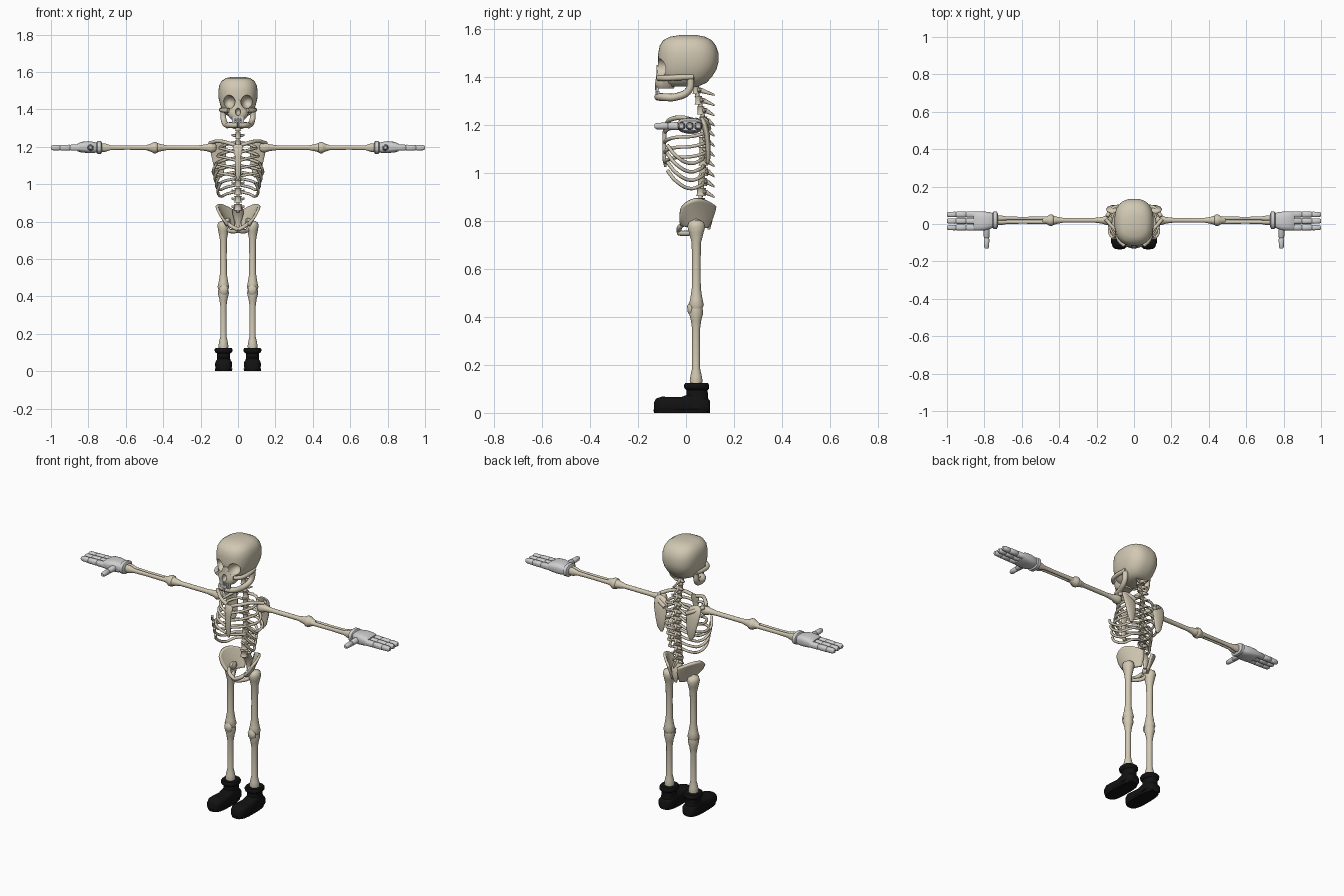
import bpy, bmesh, math
from mathutils import Vector

if "Cube" in bpy.data.objects:
    bpy.data.objects.remove(bpy.data.objects["Cube"])


def material(name, color):
    m = bpy.data.materials.new(name)
    m.use_nodes = True
    m.diffuse_color = (*color, 1)
    m.node_tree.nodes["Principled BSDF"].inputs["Base Color"].default_value = (*color, 1)
    return m


BONE = material("bone", (0.64, 0.58, 0.45))
GLOVE = material("pale grey glove", (0.62, 0.62, 0.63))
BOOT = material("black boot", (0.006, 0.006, 0.006))


def finish(name, mesh, mat, mirror=False, angle=50):
    mesh.materials.clear()
    mesh.materials.append(mat)
    mesh.shade_smooth()
    mesh.set_sharp_from_angle(angle=math.radians(angle))
    ob = bpy.data.objects.new(name, mesh)
    bpy.context.collection.objects.link(ob)
    if mirror:
        ob.modifiers.new("other_side", 'MIRROR')
        ob.modifiers["other_side"].use_mirror_merge = False
    return ob


def to_mesh(name, bm):
    bmesh.ops.recalc_face_normals(bm, faces=bm.faces)
    mesh = bpy.data.meshes.new(name)
    bm.to_mesh(mesh)
    bm.free()
    return mesh


def loft(name, axis, sections, mat=BONE, mirror=False, n=2, sides=20, angle=50):
    """Skin rings (t, u, v, ru, rv) along an axis; n squares the rings off."""
    place = {'x': lambda t, u, v: (t, u, v),
             'y': lambda t, u, v: (u, t, v),
             'z': lambda t, u, v: (u, v, t)}[axis]
    power = lambda c: math.copysign(abs(c) ** (2 / n), c)
    bm = bmesh.new()
    rings = []
    for t, u, v, ru, rv in sections:
        ring = []
        for k in range(sides):
            a = math.tau * (k + 0.5) / sides
            ring.append(bm.verts.new(place(t, u + ru * power(math.cos(a)), v + rv * power(math.sin(a)))))
        rings.append(ring)
    for a, b in zip(rings, rings[1:]):
        for k in range(sides):
            j = (k + 1) % sides
            bm.faces.new((a[k], a[j], b[j], b[k]))
    bm.faces.new(rings[0])
    bm.faces.new(rings[-1])
    return finish(name, to_mesh(name, bm), mat, mirror, angle)


def tube(name, points, radius, mirror=True, mat=BONE):
    """Round bar through points."""
    cu = bpy.data.curves.new(name, 'CURVE')
    cu.dimensions = '3D'
    cu.bevel_depth, cu.bevel_resolution = radius, 2
    cu.use_fill_caps = True
    cu.resolution_u = 8
    sp = cu.splines.new('BEZIER')
    sp.bezier_points.add(len(points) - 1)
    for bp, p in zip(sp.bezier_points, points):
        bp.co = p
        bp.handle_left_type = bp.handle_right_type = 'AUTO'
    tmp = bpy.data.objects.new(name + "_path", cu)
    bpy.context.collection.objects.link(tmp)
    mesh = bpy.data.meshes.new_from_object(tmp.evaluated_get(bpy.context.evaluated_depsgraph_get()))
    bpy.data.objects.remove(tmp)
    return finish(name, mesh, mat, mirror)


def box_row(name, boxes, mat):
    bm = bmesh.new()
    for center, size in boxes:
        vs = bmesh.ops.create_cube(bm, size=1)["verts"]
        for v in vs:
            v.co = Vector(center) + Vector(c * s for c, s in zip(v.co, size))
    return finish(name, to_mesh(name, bm), mat)


# Skull: cranium and upper jaw, with eye sockets and nose hollowed out
def skull_ring(z, half, front, back):
    return (z, 0, (front + back) / 2, half, (back - front) / 2)


cranium = loft("cranium", 'z', [skull_ring(*s) for s in (
    (1.36, .045, -.08, .05), (1.375, .07, -.095, .085), (1.4, .087, -.108, .108),
    (1.43, .097, -.116, .127), (1.46, .104, -.117, .135), (1.5, .105, -.116, .135),
    (1.53, .1, -.11, .125), (1.553, .087, -.095, .107), (1.567, .065, -.068, .08),
    (1.574, .03, -.025, .045))], n=2.5, sides=40)
upper_jaw = loft("upper_jaw", 'z', [skull_ring(*s) for s in (
    (1.352, .042, -.125, -.05), (1.365, .052, -.13, -.045), (1.39, .06, -.127, -.04),
    (1.41, .045, -.124, -.04), (1.45, .016, -.124, -.05))], n=2.4, sides=32)

bm = bmesh.new()
for center, size in (((.049, -.115, 1.44), (.033, .055, .036)),
                     ((-.049, -.115, 1.44), (.033, .055, .036)),
                     ((0, -.13, 1.387), (.014, .03, .02))):
    for v in bmesh.ops.create_uvsphere(bm, u_segments=28, v_segments=18, radius=1)["verts"]:
        v.co = Vector(center) + Vector(c * s for c, s in zip(v.co, size))
cutter = finish("socket_cutter", to_mesh("socket_cutter", bm), BONE)
cutter.hide_render = True
for part in (cranium, upper_jaw):
    mod = part.modifiers.new("hollows", 'BOOLEAN')
    mod.operation, mod.solver, mod.object = 'DIFFERENCE', 'EXACT', cutter
    mesh = bpy.data.meshes.new_from_object(part.evaluated_get(bpy.context.evaluated_depsgraph_get()))
    part.modifiers.clear()
    part.data = mesh
    mesh.set_sharp_from_angle(angle=math.radians(50))
bpy.data.objects.remove(cutter)

tube("cheekbone", [(.085, .03, 1.4), (.09, -.04, 1.397), (.08, -.085, 1.395), (.05, -.115, 1.395)], .012)
tube("lower_jaw", [(.08, .02, 1.4), (.077, .012, 1.345), (.062, -.04, 1.317),
                   (.04, -.1, 1.316), (0, -.118, 1.317)], .016)
teeth = []
for k in range(-3, 4):
    x = k * .0095
    y = -.125 + 9 * x * x
    teeth += [((x, y, 1.352), (.008, .01, .018)), ((x, y + .002, 1.334), (.008, .01, .016))]
box_row("teeth", teeth, GLOVE)


# Spine: each vertebra has a body, side processes and a rear spike
def spine_y(z):
    return .072 - .03 * max(0, (z - 1.22) / .12) - .012 * max(0, (1.0 - z) / .1)


for i in range(12):
    z = 1.345 - i * .0425
    y, w = spine_y(z), .015 + .0007 * i
    loft("vertebra", 'z', [(z - .017, 0, y, w, w), (z - .01, 0, y, w * .8, w * .8),
                           (z + .01, 0, y, w * .8, w * .8), (z + .017, 0, y, w, w)], sides=14)
    loft("spine_spike", 'y', [(y, 0, z, .012, .014), (y + .025, 0, z - .002, .007, .011),
                              (.118, 0, z - .02, .003, .004)], sides=10)
    loft("side_process", 'x', [(0, y + .012, z, .01, .01), (.022, y + .017, z, .006, .007),
                               (.034, y + .021, z + .004, .004, .005)], mirror=True, sides=10)
tube("spinal_core", [(0, spine_y(z), z) for z in (1.37, 1.22, 1.0, .85)], .009, mirror=False)

# Rib cage: upper ribs meet the breastbone, lower ribs end free
for i in range(4):
    z, w = 1.225 - .042 * i, .095 + .012 * i
    tube("upper_rib", [(.012, .075, z), (w * .6, .085, z - .012), (w, .03, z - .03),
                       (w * .9, -.04, z - .035), (w * .5, -.078, z - .045), (.015, -.088, z - .055)], .0075)
for i in range(4):
    z, w = 1.065 - .035 * i, .132 - .008 * i
    tube("lower_rib", [(.012, .072, z), (w * .55, .062, z - .012), (w * .85, .015, z - .025),
                       (w, -.04, z + .005), (w * .85, -.078, z + .05)], .0075)
loft("breastbone", 'z', [(1.025, 0, -.086, .006, .005), (1.05, 0, -.09, .014, .007),
                         (1.15, 0, -.09, .017, .008), (1.175, 0, -.088, .022, .009),
                         (1.205, 0, -.082, .026, .009), (1.212, 0, -.08, .018, .006)], n=3)
tube("collarbone", [(.015, -.078, 1.208), (.06, -.065, 1.222), (.11, -.02, 1.23), (.15, .025, 1.22)], .01)
loft("shoulder_blade", 'z', [(1.035, .095, .09, .008, .005), (1.06, .098, .093, .022, .009),
                             (1.11, .1, .092, .033, .011), (1.16, .104, .087, .041, .012),
                             (1.2, .107, .078, .043, .013), (1.22, .112, .07, .034, .012),
                             (1.23, .116, .065, .015, .008)], mirror=True, sides=24)
tube("shoulder_ridge", [(.07, .095, 1.185), (.11, .085, 1.205), (.145, .04, 1.22)], .011)


# Limbs: long bones with swollen ends
def long_bone(name, axis, stations, u, v):
    loft(name, axis, [(t, u, v, r, r * f) for t, r, f in stations], mirror=True, sides=16)


long_bone("upper_arm", 'x', ((.115, .012, 1), (.125, .024, 1), (.145, .027, 1), (.17, .018, 1),
                             (.21, .013, 1), (.38, .013, 1), (.415, .02, 1), (.435, .027, 1),
                             (.445, .022, 1)), .02, 1.195)
long_bone("elbow", 'x', ((.425, .018, 1), (.435, .03, 1), (.45, .031, 1), (.465, .022, 1), (.49, .014, 1)), .02, 1.195)
for y in (.01, .03):
    long_bone("forearm", 'x', ((.44, .012, 1), (.48, .01, 1.2), (.6, .0085, 1.3), (.68, .01, 1.3),
                               (.71, .016, 1.4), (.735, .017, 1.3)), y, 1.195)
long_bone("thigh_bone", 'z', ((.43, .024, 1), (.45, .032, 1), (.475, .026, 1), (.52, .019, 1), (.62, .018, 1),
                              (.71, .02, 1), (.75, .028, 1.1), (.775, .033, 1.15), (.795, .029, 1.1),
                              (.803, .015, 1)), .078, .043)
long_bone("shin_bone", 'z', ((.1, .024, 1), (.135, .027, 1), (.155, .024, 1), (.185, .017, 1), (.35, .017, 1),
                             (.385, .022, 1), (.415, .03, 1), (.435, .028, 1)), .078, .042)
loft("kneecap", 'z', [(.405, .076, .022, .01, .006), (.42, .076, .02, .022, .013),
                      (.445, .076, .018, .024, .014), (.46, .076, .022, .012, .008)], mirror=True)
loft("hip_joint", 'x', [(.04, .035, .8, .012, .012), (.048, .035, .8, .022, .022),
                        (.065, .037, .793, .022, .022), (.09, .04, .78, .02, .02)], mirror=True)


# Pelvis: flared wings, sacrum and front ring
def arc(pts, t):
    a, b, c = (Vector(p) for p in pts)
    return a * (1 - t) ** 2 + b * 2 * t * (1 - t) + c * t * t


LOW = ((.05, -.02, .785), (.075, .045, .765), (.02, .09, .775))
MID = ((.085, -.035, .81), (.095, .045, .83), (.02, .115, .82))
TOP = ((.105, -.02, .858), (.14, .05, .925), (.028, .122, .862))
bm = bmesh.new()
N = 12
grid = [[bm.verts.new(arc((arc(LOW, i / N), arc(MID, i / N), arc(TOP, i / N)), j / N))
         for j in range(N + 1)] for i in range(N + 1)]
for i in range(N):
    for j in range(N):
        bm.faces.new((grid[i][j], grid[i + 1][j], grid[i + 1][j + 1], grid[i][j + 1]))
wing = finish("pelvis_wing", to_mesh("pelvis_wing", bm), BONE, angle=60)
solid = wing.modifiers.new("thickness", 'SOLIDIFY')
solid.thickness, solid.offset = .014, 0
wing.modifiers.new("other_side", 'MIRROR').use_mirror_merge = False
tube("pubic_bone", [(.058, .0, .795), (.035, -.025, .775), (0, -.03, .757)], .011)
tube("sit_bone", [(.06, .04, .785), (.052, .03, .757), (.025, -.01, .748), (0, -.03, .75)], .011)
loft("sacrum", 'z', [(.765, 0, .095, .008, .006), (.8, 0, .1, .018, .01),
                     (.84, 0, .09, .03, .016), (.875, 0, .07, .028, .02)], sides=16)

# Gloves: cuff, palm, three jointed fingers and a thumb
loft("glove_cuff", 'x', [(.728, .02, 1.196, .036, .026), (.733, .02, 1.196, .046, .034),
                         (.752, .02, 1.196, .046, .034), (.758, .02, 1.196, .036, .026)],
     GLOVE, True, n=2.4, sides=28)
loft("glove_palm", 'x', [(.75, .02, 1.196, .036, .024), (.77, .018, 1.196, .045, .03),
                         (.8, .016, 1.198, .051, .032), (.84, .016, 1.198, .052, .028),
                         (.858, .016, 1.196, .05, .02)], GLOVE, True, n=3, sides=28)
for y in (-.019, .016, .051):
    loft("finger", 'x', [(x, y, 1.195, r, r) for x, r in (
        (.835, .0165), (.893, .0165), (.897, .0135), (.901, .016), (.948, .0155),
        (.952, .0125), (.956, .015), (.99, .014), (1.0, .009))], GLOVE, True, n=2.6, sides=16)
loft("thumb", 'y', [(y, .788, 1.195, r, r) for y, r in (
    (.0, .018), (-.07, .0155), (-.075, .012), (-.08, .015), (-.122, .0135), (-.132, .008))],
     GLOVE, True, sides=16)

# Boots: flared collar, shaft, foot and sole
X = .077
loft("boot_shaft", 'z', [(.02, X, .047, .042, .05), (.07, X, .047, .035, .045), (.095, X, .046, .035, .044),
                         (.102, X, .045, .046, .052), (.115, X, .044, .049, .053),
                         (.124, X, .044, .044, .048)], BOOT, True, n=2.5, sides=28)
loft("boot_foot", 'y', [(y, X, h / 2, w, h / 2) for y, w, h in (
    (-.133, .024, .045), (-.125, .036, .06), (-.1, .045, .068), (-.06, .045, .066), (-.02, .04, .066),
    (.02, .038, .082), (.06, .04, .07), (.09, .038, .06), (.1, .028, .05))],
     BOOT, True, n=3, sides=28)
loft("boot_sole", 'z', [(0, X, -.018, .045, .116), (.014, X, -.018, .047, .118)], BOOT, True, n=3, sides=32)
